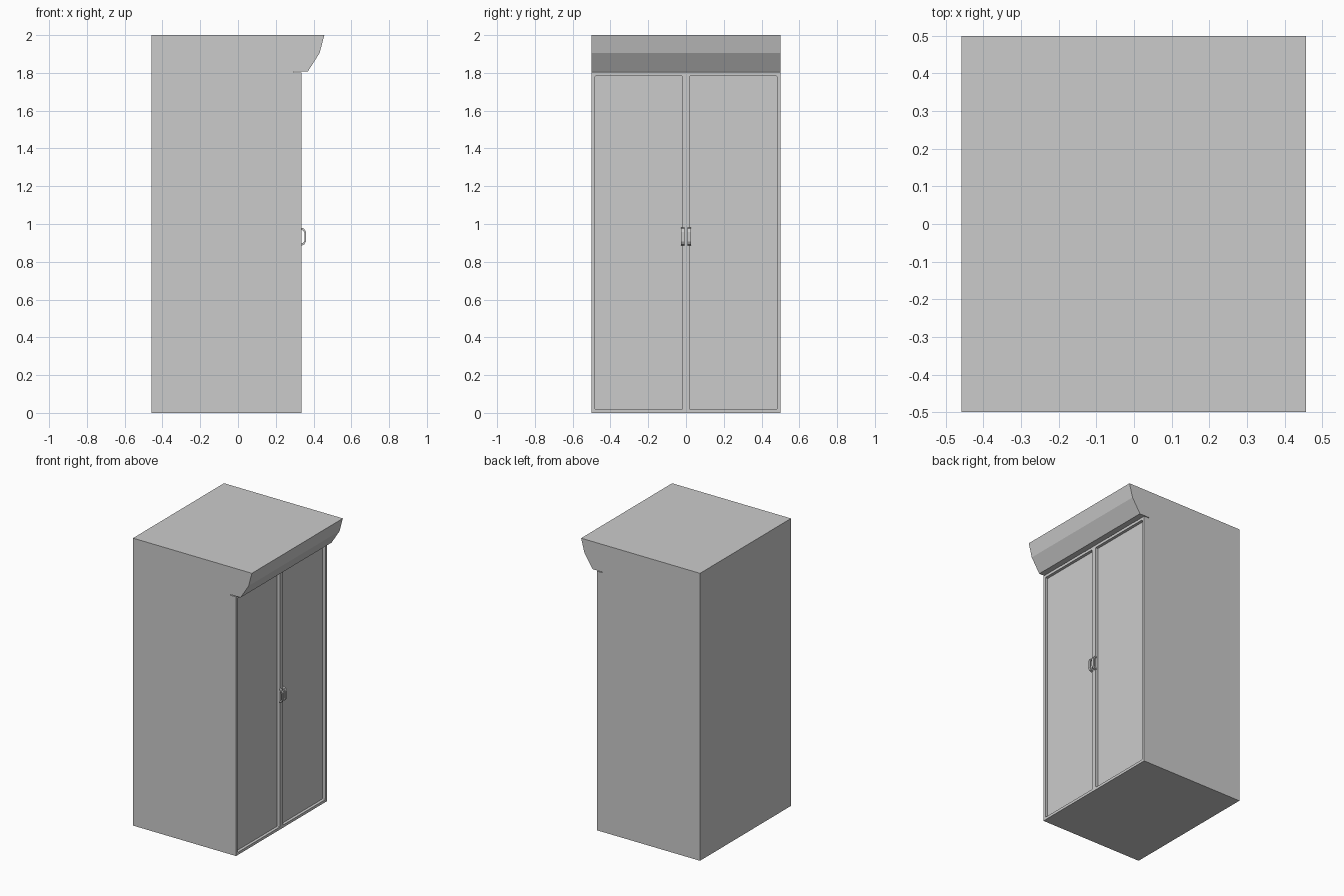
import bpy, bmesh

if "Cube" in bpy.data.objects:
    bpy.data.objects.remove(bpy.data.objects["Cube"])


def finish(bm, name, mirror=False):
    bmesh.ops.recalc_face_normals(bm, faces=bm.faces)
    me = bpy.data.meshes.new(name)
    bm.to_mesh(me)
    bm.free()
    ob = bpy.data.objects.new(name, me)
    bpy.context.collection.objects.link(ob)
    if mirror:
        m = ob.modifiers.new("mirror", 'MIRROR')
        m.use_axis = (False, True, False)
        m.use_mirror_merge = False
    return ob


def extrude_profile(name, points, y0, y1, mirror=False):
    """Extrude an (x, z) outline along y."""
    bm = bmesh.new()
    face = bm.faces.new([bm.verts.new((x, y0, z)) for x, z in points])
    new = bmesh.ops.extrude_face_region(bm, geom=[face], use_keep_orig=True)["geom"]
    verts = [g for g in new if isinstance(g, bmesh.types.BMVert)]
    bmesh.ops.translate(bm, verts=verts, vec=(0, y1 - y0, 0))
    return finish(bm, name, mirror)


# Cabinet body with the overhanging cornice
extrude_profile("cabinet_body", [
    (-0.458, 0), (0.293, 0), (0.293, 1.808), (0.37, 1.808),
    (0.432, 1.905), (0.457, 2.0), (-0.458, 2.0)], -0.5, 0.5)

# Pair of doors, each with a recessed panel with slightly rounded corners
bm = bmesh.new()
bmesh.ops.create_cube(bm, size=1)
for v in bm.verts:
    v.co = (0.314 + v.co.x * 0.042, 0.25 + v.co.y * 0.5, 0.9015 + v.co.z * 1.803)
bm.normal_update()
panel = max(bm.faces, key=lambda f: f.normal.x)
bmesh.ops.inset_region(bm, faces=[panel], thickness=0.026)
panel = bmesh.ops.extrude_discrete_faces(bm, faces=[panel])["faces"][0]
bmesh.ops.translate(bm, verts=panel.verts[:], vec=(-0.02, 0, 0))
corners = [e for v in panel.verts for e in v.link_edges if e not in panel.edges[:]]
bmesh.ops.bevel(bm, geom=corners, offset=0.006, segments=2, profile=0.5, affect='EDGES')
finish(bm, "doors", mirror=True)

# Bent bar handles on the middle stiles
extrude_profile("door_handles", [
    (0.334, 0.981), (0.350, 0.975), (0.360, 0.958), (0.360, 0.908),
    (0.350, 0.891), (0.334, 0.885), (0.334, 0.896), (0.345, 0.900),
    (0.352, 0.912), (0.352, 0.954), (0.345, 0.966), (0.334, 0.970)],
    0.009, 0.026, mirror=True)
